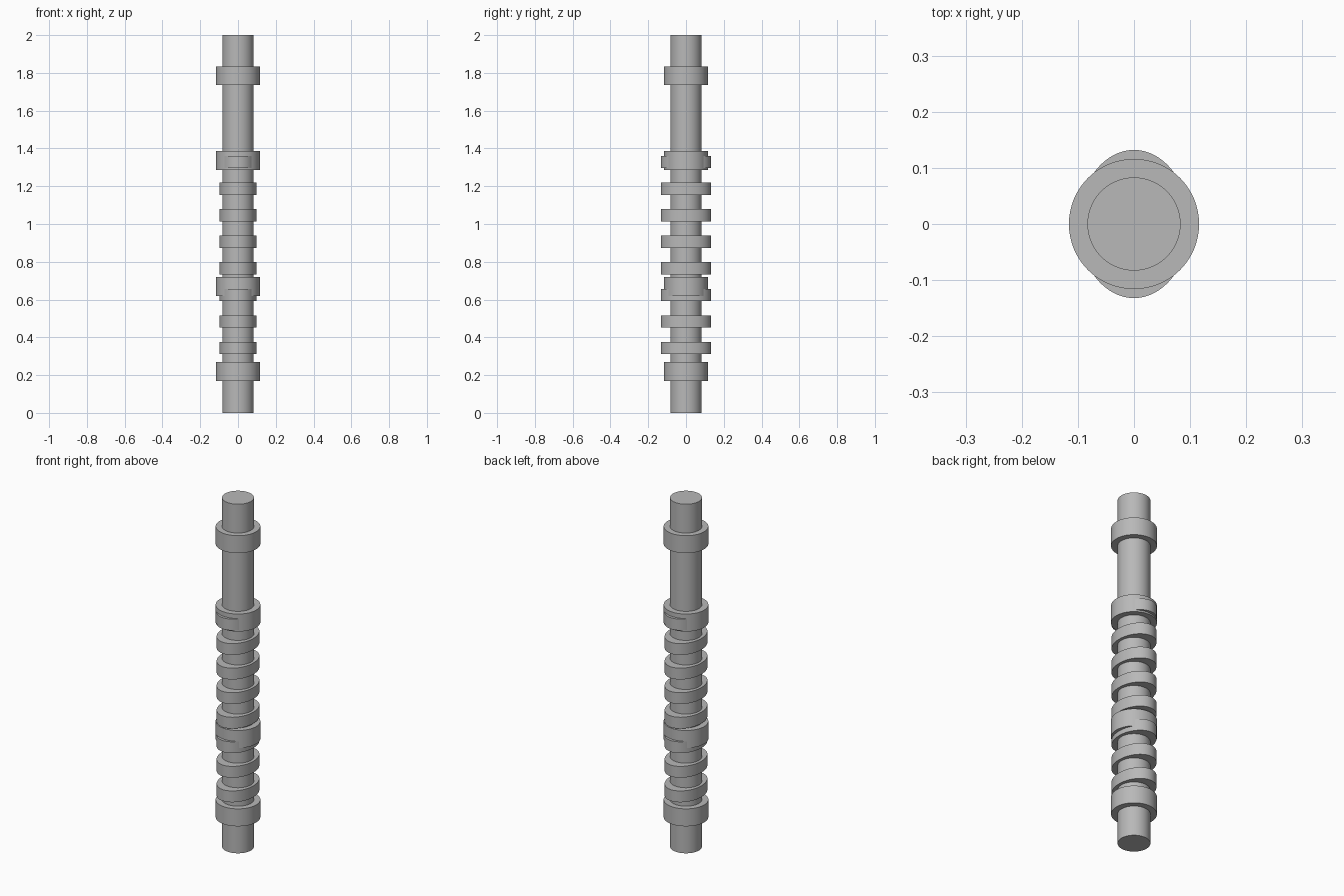
import bpy
import math

cube = bpy.data.objects.get("Cube")
if cube:
    bpy.data.objects.remove(cube, do_unlink=True)

# One grey metal for the whole camshaft
steel = bpy.data.materials.new("grey steel")
steel.use_nodes = True
GREY = (0.48, 0.48, 0.48, 1.0)
steel.diffuse_color = GREY
steel.node_tree.nodes["Principled BSDF"].inputs["Base Color"].default_value = GREY


def disc(name, rx, ry, z_low, z_high):
    """Upright elliptical cylinder with smooth sides and sharp rims."""
    bpy.ops.mesh.primitive_cylinder_add(
        vertices=96, radius=1, depth=z_high - z_low,
        location=(0, 0, (z_low + z_high) / 2))
    ob = bpy.context.object
    ob.name = name
    ob.scale = (rx, ry, 1)
    bpy.ops.object.transform_apply(location=False, rotation=False, scale=True)
    ob.data.materials.append(steel)
    bpy.ops.object.shade_smooth_by_angle(angle=math.radians(30))
    return ob


# Central shaft
disc("shaft", 0.083, 0.083, 0, 2)

# Round bearing journals
for i, z in enumerate((0.22, 0.669, 1.336, 1.785)):
    disc(f"bearing_journal_{i + 1}", 0.116, 0.116, z - 0.05, z + 0.05)

# Evenly spaced oval cam lobes
for i in range(8):
    z = 0.343 + i * 0.1407
    disc(f"cam_lobe_{i + 1}", 0.099, 0.132, z - 0.0325, z + 0.0325)
